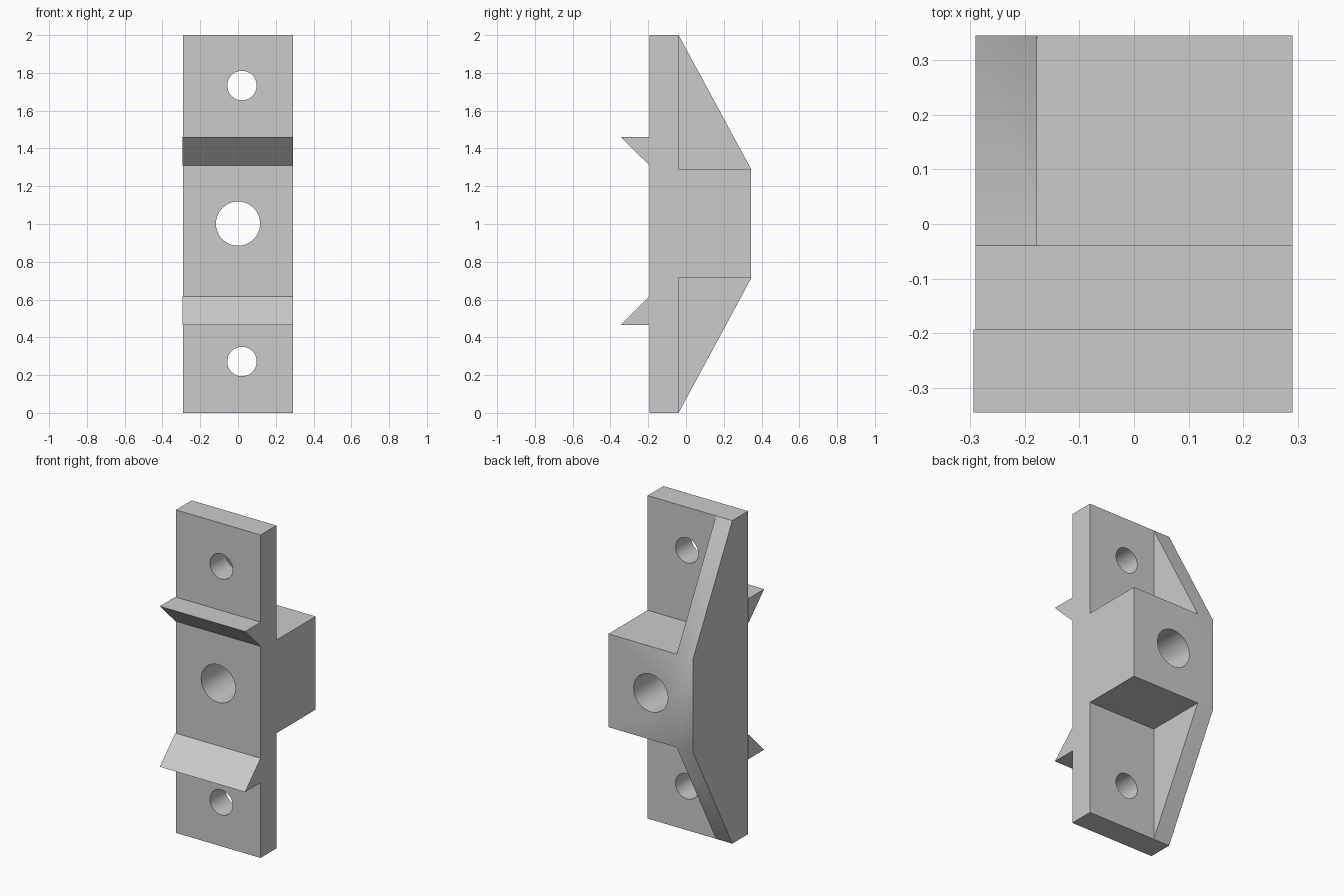
import bpy
import bmesh
from math import radians

cube = bpy.data.objects.get("Cube")
if cube:
    bpy.data.objects.remove(cube, do_unlink=True)

grey = bpy.data.materials.new("plain grey")
grey.use_nodes = True
grey.diffuse_color = (0.6, 0.6, 0.6, 1)
grey.node_tree.nodes["Principled BSDF"].inputs["Base Color"].default_value = grey.diffuse_color


def extrude_profile(name, points, x0, x1):
    """Solid made by sweeping a (y, z) outline from x0 to x1."""
    bm = bmesh.new()
    face = bm.faces.new([bm.verts.new((x0, y, z)) for y, z in points])
    swept = bmesh.ops.extrude_face_region(bm, geom=[face])["geom"]
    verts = [v for v in swept if isinstance(v, bmesh.types.BMVert)]
    bmesh.ops.translate(bm, verts=verts, vec=(x1 - x0, 0, 0))
    bmesh.ops.recalc_face_normals(bm, faces=bm.faces)
    mesh = bpy.data.meshes.new(name)
    bm.to_mesh(mesh)
    bm.free()
    mesh.materials.append(grey)
    obj = bpy.data.objects.new(name, mesh)
    bpy.context.collection.objects.link(obj)
    return obj


def activate(obj):
    bpy.ops.object.select_all(action="DESELECT")
    obj.select_set(True)
    bpy.context.view_layer.objects.active = obj


def cut(obj, cutter):
    """Subtract the cutter and discard it."""
    cutter.hide_render = True
    mod = obj.modifiers.new("cut", "BOOLEAN")
    mod.operation = "DIFFERENCE"
    mod.solver = "EXACT"
    mod.object = cutter
    activate(obj)
    bpy.ops.object.modifier_apply(modifier=mod.name)
    bpy.data.objects.remove(cutter, do_unlink=True)


FRONT, PLATE_BACK, BACK = -0.193, -0.039, 0.345
HALF = 0.29
LOW, HIGH, TOP = 0.713, 1.29, 2.0

# Full side outline: plate, middle block and sloping side web in one solid
body = extrude_profile("bracket_body", [
    (FRONT, 0), (PLATE_BACK, 0), (BACK, LOW),
    (BACK, HIGH), (PLATE_BACK, TOP), (FRONT, TOP)], -HALF, HALF)

# Pockets above and below the block leave only the web on one side
for z0, z1 in ((-0.5, LOW), (HIGH, TOP + 0.5)):
    cut(body, extrude_profile("pocket_cutter", [
        (PLATE_BACK, z0), (1, z0), (1, z1), (PLATE_BACK, z1)], -0.178, 1))

# Large central bore and two screw holes
for x, z, r in ((0, 1.002, 0.117), (0.021, 1.733, 0.078), (0.021, 0.272, 0.078)):
    bpy.ops.mesh.primitive_cylinder_add(
        vertices=48, radius=r, depth=2, location=(x, 0, z), rotation=(radians(90), 0, 0))
    drill = bpy.context.object
    drill.data.materials.append(grey)
    cut(body, drill)

# Wedge-shaped hooks across the front
upper = extrude_profile("upper_hook", [
    (FRONT, 1.31), (-0.345, 1.46), (FRONT, 1.46)], -0.294, HALF)
lower = extrude_profile("lower_hook", [
    (FRONT, 0.617), (-0.345, 0.466), (FRONT, 0.466)], -0.294, HALF)

for obj in (body, upper, lower):
    activate(obj)
    bpy.ops.object.shade_smooth_by_angle(angle=radians(30))
